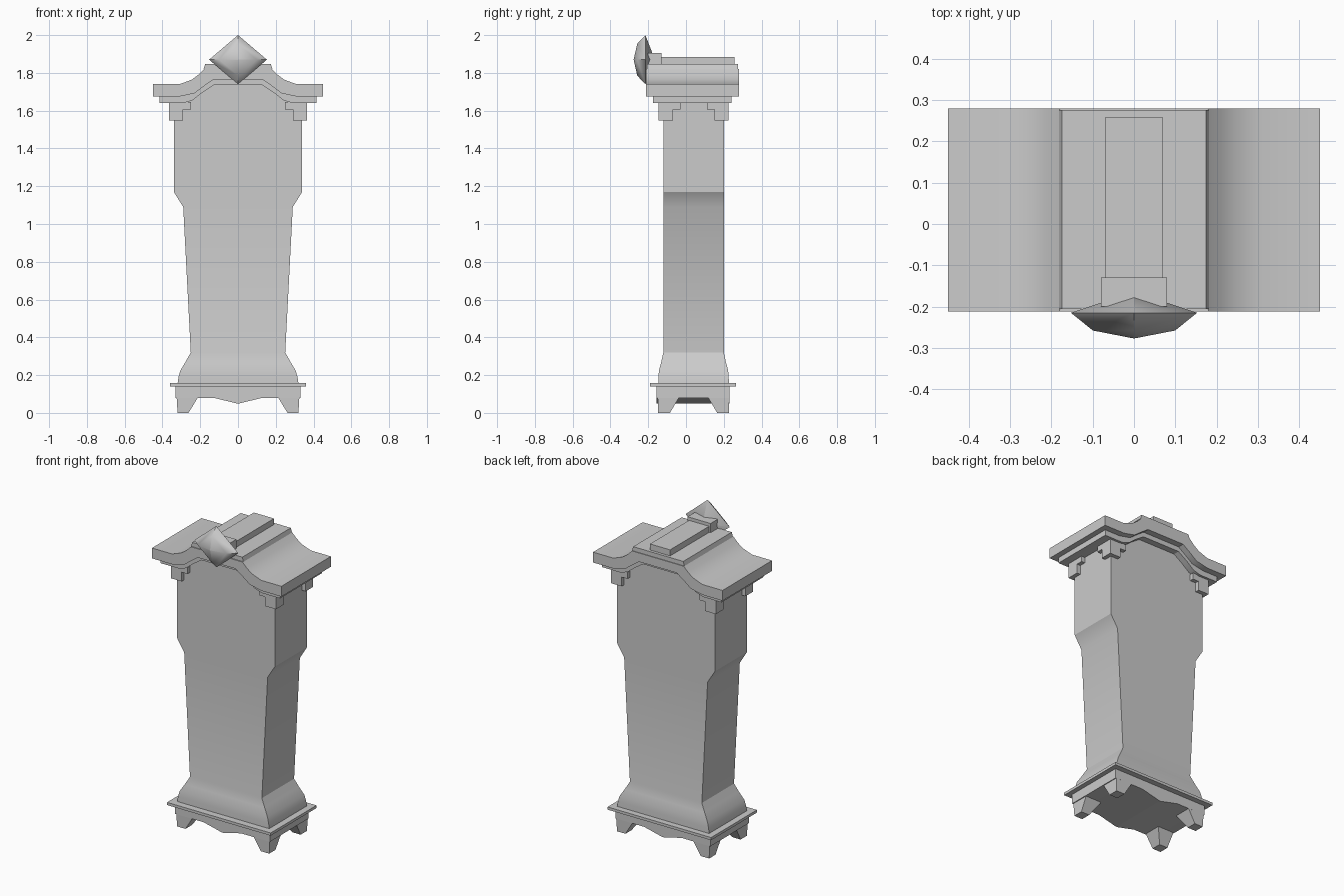
import bpy
import bmesh
from math import radians

cube = bpy.data.objects.get("Cube")
if cube:
    bpy.data.objects.remove(cube, do_unlink=True)

GREY = (0.6, 0.6, 0.6, 1)
mat = bpy.data.materials.new("plain grey")
mat.use_nodes = True
mat.diffuse_color = GREY
mat.node_tree.nodes["Principled BSDF"].inputs["Base Color"].default_value = GREY

MID = 0.04  # depth centre of the case


def finish(name, bm, angle=30):
    bmesh.ops.recalc_face_normals(bm, faces=bm.faces)
    mesh = bpy.data.meshes.new(name)
    bm.to_mesh(mesh)
    bm.free()
    mesh.materials.append(mat)
    obj = bpy.data.objects.new(name, mesh)
    bpy.context.collection.objects.link(obj)
    bpy.ops.object.select_all(action="DESELECT")
    obj.select_set(True)
    bpy.context.view_layer.objects.active = obj
    bpy.ops.object.shade_smooth_by_angle(angle=radians(angle))
    return obj


def loft(name, rings, angle=30):
    """Skin a list of equal-length rings of points and cap both ends."""
    bm = bmesh.new()
    loops = [[bm.verts.new(p) for p in ring] for ring in rings]
    n = len(loops[0])
    for a, b in zip(loops, loops[1:]):
        for i in range(n):
            j = (i + 1) % n
            bm.faces.new((a[i], a[j], b[j], b[i]))
    bm.faces.new(loops[0])
    bm.faces.new(loops[-1])
    return finish(name, bm, angle)


def rect(x0, x1, y0, y1, z):
    return [(x0, y0, z), (x1, y0, z), (x1, y1, z), (x0, y1, z)]


def box(name, x0, x1, y0, y1, z0, z1):
    return loft(name, [rect(x0, x1, y0, y1, z0), rect(x0, x1, y0, y1, z1)])


def arch(name, half, y0, y1):
    """Extrude a profile, given as its right half, along y."""
    outline = half + [(-x, z) for x, z in reversed(half)]
    return loft(name, [[(x, y, z) for x, z in outline] for y in (y0, y1)])


# Plinth with a pointed apron and a thin ledge
arch("plinth_apron", [(0.33, 0.14), (0.33, 0.08), (0.13, 0.08), (0.005, 0.05)],
     -0.155, 0.23)
box("plinth_ledge", -0.36, 0.36, -0.19, 0.265, 0.14, 0.157)

# Case: flared foot, tapering trunk and wider hood
sections = [(0.155, 0.32, 0.187), (0.19, 0.315, 0.186), (0.225, 0.305, 0.183),
            (0.27, 0.278, 0.171), (0.32, 0.25, 0.16), (1.09, 0.29, 0.16),
            (1.17, 0.34, 0.16), (1.64, 0.34, 0.16)]
loft("case", [rect(-w, w, MID - d, MID + d, z) for z, w, d in sections])

# Hood gable and the two arched mouldings
curve = [(0.29, 1.64), (0.24, 1.655), (0.19, 1.695), (0.13, 1.735)]
arch("hood_gable", curve, MID - 0.16, MID + 0.16)
arch("lower_moulding",
     [(0.13, 1.78), (0.24, 1.70), (0.31, 1.68), (0.415, 1.68), (0.415, 1.64)] + curve,
     -0.175, 0.24)
arch("roof_moulding",
     [(0.18, 1.82), (0.21, 1.79), (0.245, 1.764), (0.31, 1.74), (0.45, 1.74),
      (0.45, 1.675), (0.31, 1.675), (0.23, 1.692), (0.18, 1.73), (0.13, 1.765)],
     -0.212, 0.28)

# Stepped roof top
loft("roof_slab", [rect(-0.182, 0.182, -0.206, 0.276, 1.82),
                   rect(-0.174, 0.174, -0.206, 0.276, 1.847)])
box("roof_ridge", -0.07, 0.07, -0.14, 0.258, 1.84, 1.885)
box("crest_mount", -0.08, 0.08, -0.2, -0.13, 1.84, 1.905)

# Domed diamond crest with a pyramid back
rings = []
for size, y in [(0.01, -0.165), (1, -0.215), (0.65, -0.258), (0.01, -0.277)]:
    w, h = 0.153 * size, 0.13 * size
    rings.append([(w, y, 1.87), (0, y, 1.87 + h), (-w, y, 1.87), (0, y, 1.87 - h)])
loft("diamond_crest", rings, 60)

# Feet and stepped brackets at the four corners
for sx, side in ((1, "left"), (-1, "right")):
    for sy, end in ((-1, "front"), (1, "back")):
        def corner(inner_x, outer_x, inner_y, outer_y, z):
            return rect(sx * inner_x, sx * outer_x,
                        MID + sy * inner_y, MID + sy * outer_y, z)
        tag = f"{end}_{side}"
        loft(f"foot_{tag}", [corner(0.262, 0.32, 0.125, 0.187, 0),
                             corner(0.21, 0.325, 0.075, 0.19, 0.085)])
        loft(f"bracket_lower_{tag}", [corner(0.29, 0.365, 0.11, 0.185, 1.547),
                                      corner(0.29, 0.365, 0.11, 0.185, 1.605)])
        loft(f"bracket_upper_{tag}", [corner(0.25, 0.365, 0.07, 0.185, 1.605),
                                      corner(0.25, 0.365, 0.07, 0.185, 1.645)])
